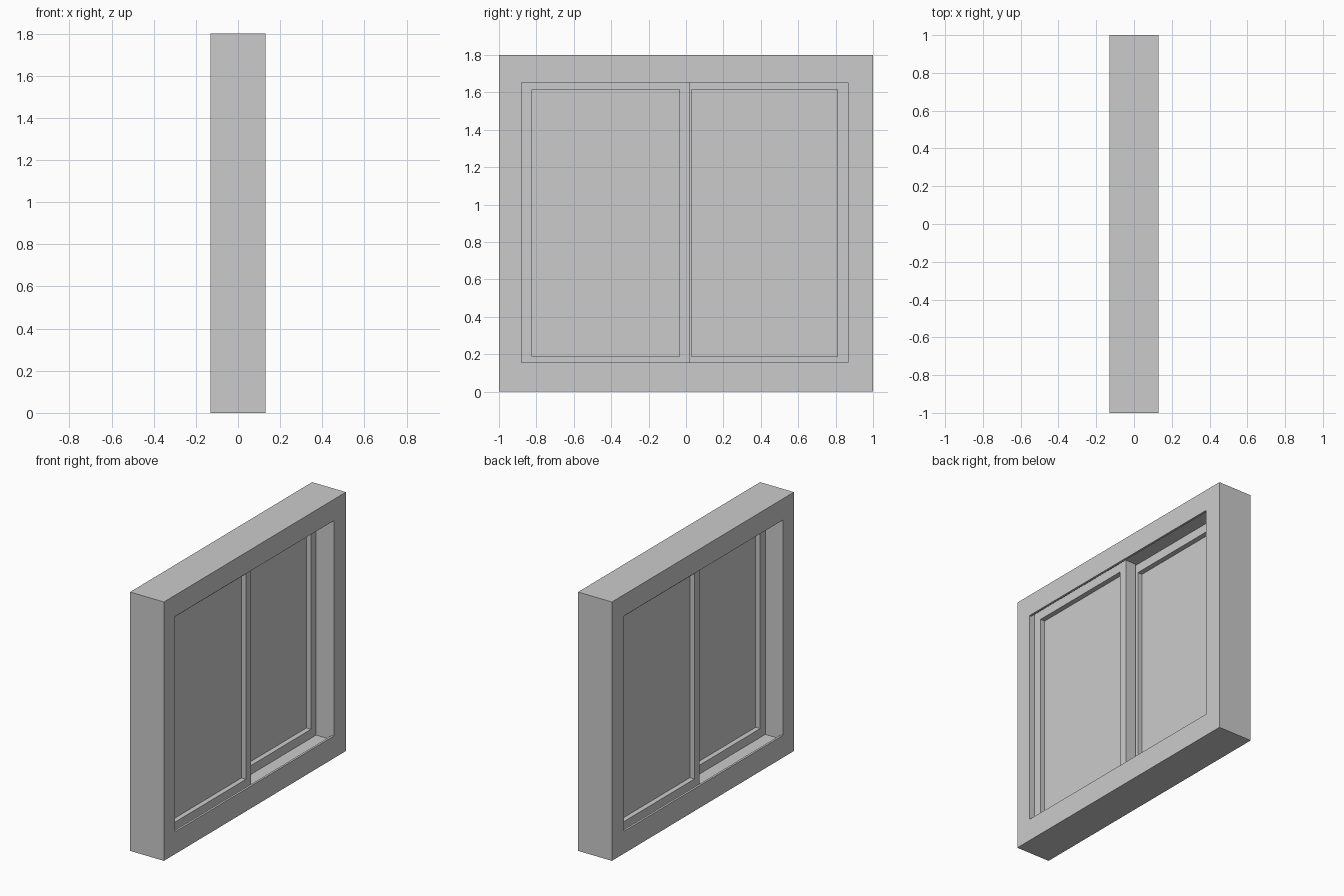
import bpy, bmesh

if "Cube" in bpy.data.objects:
    bpy.data.objects.remove(bpy.data.objects["Cube"])


def loft_ring(name, sections):
    """Sweep rectangles (x, y0, y1, z0, z1) into a closed rectangular ring."""
    bm = bmesh.new()
    loops = [[bm.verts.new((x, y, z)) for y, z in
              ((y0, z0), (y1, z0), (y1, z1), (y0, z1))]
             for x, y0, y1, z0, z1 in sections]
    for i, a in enumerate(loops):
        b = loops[(i + 1) % len(loops)]
        for k in range(4):
            n = (k + 1) % 4
            face = bm.faces.new((a[k], a[n], b[n], b[k]))
            if face.calc_area() < 1e-7:   # jamb has no step beside the lips
                bm.faces.remove(face)
    bmesh.ops.recalc_face_normals(bm, faces=bm.faces)
    return finish(name, bm)


def box(name, lo, hi):
    bm = bmesh.new()
    bmesh.ops.create_cube(bm, size=1)
    for v in bm.verts:
        v.co = [(l + h) / 2 + c * (h - l) for c, l, h in zip(v.co, lo, hi)]
    return finish(name, bm)


def finish(name, bm):
    mesh = bpy.data.meshes.new(name)
    bm.to_mesh(mesh)
    bm.free()
    obj = bpy.data.objects.new(name, mesh)
    bpy.context.collection.objects.link(obj)
    return obj


# Outer frame with a deeper channel behind thin lips at sill and head
X, LIP = 0.13, 0.115
outer = (-1, 1, 0, 1.8)
mouth = (-0.88, 0.867, 0.155, 1.652)
channel = (-0.88, 0.867, 0.125, 1.677)
loft_ring("window_frame", [
    (-X, *outer), (-X, *mouth), (-LIP, *mouth), (-LIP, *channel),
    (LIP, *channel), (LIP, *mouth), (X, *mouth), (X, *outer)])

# Two sliding sashes on separate tracks, each with a thin pane
STILE, HALF, PANE = 0.057, 0.04, 0.005
for side, xc, y0, y1 in (("left", 0.046, -0.88, 0.021),
                         ("right", -0.046, -0.027, 0.867)):
    rim = (y0, y1, 0.125, 1.677)
    hole = (y0 + STILE, y1 - STILE, 0.187, 1.615)
    loft_ring(side + "_sash", [
        (xc - HALF, *rim), (xc - HALF, *hole),
        (xc + HALF, *hole), (xc + HALF, *rim)])
    box(side + "_pane", (xc - PANE, hole[0], hole[2]),
        (xc + PANE, hole[1], hole[3]))
